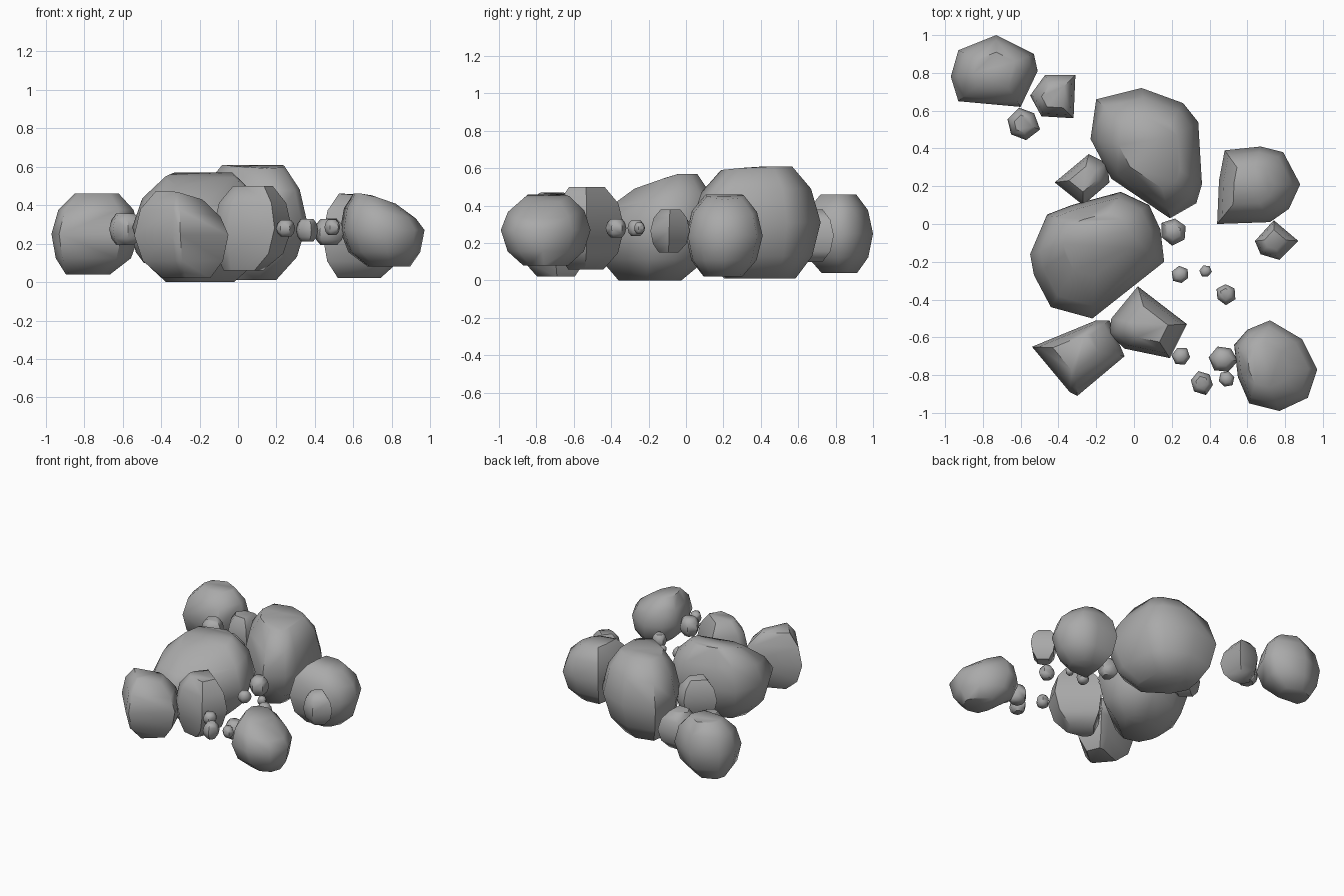
import bpy
import bmesh
import math
import random
from mathutils import Vector

random.seed(4)

default_cube = bpy.data.objects.get("Cube")
if default_cube:
    bpy.data.objects.remove(default_cube, do_unlink=True)

# One plain stone colour
stone = bpy.data.materials.new("grey stone")
stone.use_nodes = True
stone_colour = (0.4, 0.4, 0.4, 1)
stone.diffuse_color = stone_colour
stone.node_tree.nodes["Principled BSDF"].inputs["Base Color"].default_value = stone_colour


def finish_object(name, mesh_data):
    """Turn a bmesh into a smooth stone object with its sharp creases kept."""
    mesh = bpy.data.meshes.new(name)
    mesh_data.to_mesh(mesh)
    mesh_data.free()
    mesh.materials.append(stone)
    obj = bpy.data.objects.new(name, mesh)
    bpy.context.collection.objects.link(obj)
    bpy.ops.object.select_all(action="DESELECT")
    obj.select_set(True)
    bpy.context.view_layer.objects.active = obj
    bpy.ops.object.shade_smooth_by_angle(angle=math.radians(55))
    return obj


def rock(name, outline, low, high, tilt=(0, 0), cap=0.5):
    """Convex boulder: a girdle outline drawn in towards a high and a low point."""
    low, high, slope = Vector(low), Vector(high), Vector(tilt)
    middle = (low.z + high.z) / 2
    mesh_data = bmesh.new()

    def add_ring(apex, scale, rise, sloped):
        for corner in outline:
            flat = apex.xy.lerp(Vector(corner), scale)
            height = middle + (apex.z - middle) * rise
            if sloped:
                height += min(0, slope.dot(flat - apex.xy)) * rise
            mesh_data.verts.new((flat.x, flat.y, height))

    add_ring(high, 1, 0, False)
    for apex, sloped in ((high, True), (low, False)):
        add_ring(apex, 0.85, 0.6, sloped)
        add_ring(apex, cap, 1, sloped)

    # Wrap the rings in a hull and drop everything left inside it
    hull = bmesh.ops.convex_hull(mesh_data, input=mesh_data.verts[:])
    unused = set(hull["geom_interior"]) | set(hull["geom_unused"])
    bmesh.ops.delete(mesh_data, geom=[v for v in unused if isinstance(v, bmesh.types.BMVert)],
                     context="VERTS")
    bmesh.ops.dissolve_limit(mesh_data, angle_limit=math.radians(3),
                             verts=mesh_data.verts[:], edges=mesh_data.edges[:])
    bmesh.ops.recalc_face_normals(mesh_data, faces=mesh_data.faces[:])
    return finish_object(name, mesh_data)


def pebble(name, x, y, z, radius, sides=6):
    """Small stone with an uneven round outline."""
    turn = random.uniform(0, math.pi)
    outline = []
    for index in range(sides):
        angle = turn + math.tau * index / sides
        reach = radius * random.uniform(0.9, 1.1)
        outline.append((x + reach * math.cos(angle), y + reach * math.sin(angle)))
    rock(name, outline, low=(x, y, z - radius * 0.9), high=(x, y, z + radius * 0.9), cap=0.55)


# The two large central boulders
rock("large_back_boulder",
     [(-.2, .66), (.04, .72), (.26, .64), (.34, .54), (.36, .21),
      (.33, .11), (.19, .03), (-.12, .24), (-.23, .45)],
     low=(0, .42, .01), high=(.1, .38, .61), tilt=(0, .1), cap=0.55)

rock("large_middle_boulder",
     [(-.55, -.16), (-.46, .05), (-.33, .1), (-.07, .17), (.08, .1), (.14, -.03),
      (.16, -.2), (0, -.33), (-.22, -.5), (-.44, -.44), (-.53, -.27)],
     low=(-.2, -.22, 0), high=(-.2, -.05, .57), tilt=(0, .35))

# Medium boulders around them
rock("back_right_boulder",
     [(-.97, .78), (-.93, .92), (-.73, 1), (-.53, .9), (-.51, .81), (-.6, .62), (-.93, .65)],
     low=(-.82, .83, .04), high=(-.73, .82, .46))

rock("front_boulder",
     [(-.54, -.65), (-.2, -.51), (-.13, -.51), (-.05, -.7), (-.3, -.91), (-.34, -.89)],
     low=(-.24, -.68, .02), high=(-.32, -.66, .47), tilt=(-.3, 0))

rock("front_middle_boulder",
     [(-.12, -.5), (-.13, -.58), (-.05, -.66), (.19, -.71), (.28, -.53), (.02, -.33)],
     low=(-.02, -.55, .06), high=(.08, -.54, .5))

rock("left_boulder",
     [(.44, 0), (.45, .23), (.48, .39), (.67, .41), (.79, .38),
      (.88, .21), (.82, .08), (.72, .01)],
     low=(.6, .19, .02), high=(.61, .21, .46), tilt=(-.2, 0))

rock("front_left_boulder",
     [(.55, -.81), (.53, -.64), (.6, -.56), (.72, -.51), (.89, -.61),
      (.97, -.77), (.92, -.92), (.77, -.99), (.61, -.95)],
     low=(.82, -.75, .08), high=(.67, -.74, .46), tilt=(-.35, 0))

# Smaller stones leaning on the boulders
rock("back_right_stone",
     [(-.55, .68), (-.47, .79), (-.31, .79), (-.32, .56), (-.49, .57)],
     low=(-.43, .67, .1), high=(-.43, .67, .38))

rock("right_stone",
     [(-.42, .22), (-.24, .37), (-.14, .32), (-.13, .22), (-.27, .1)],
     low=(-.27, .23, .13), high=(-.27, .24, .42))

rock("left_stone",
     [(.64, -.09), (.74, .02), (.87, -.09), (.77, -.19), (.67, -.16)],
     low=(.75, -.1, .15), high=(.74, -.08, .38))

# Loose pebbles
pebble("back_right_pebble", -.59, .53, .275, .09)
pebble("centre_pebble", .21, -.04, .27, .075)
pebble("inner_pebble", .245, -.27, .28, .046)
pebble("tiny_pebble", .38, -.25, .28, .032)
pebble("outer_pebble", .485, -.37, .28, .055)
pebble("front_inner_pebble", .25, -.7, .28, .048)
pebble("front_pebble", .36, -.84, .27, .065)
pebble("front_left_pebble", .47, -.715, .26, .075)
pebble("front_left_tiny_pebble", .49, -.82, .285, .044)
